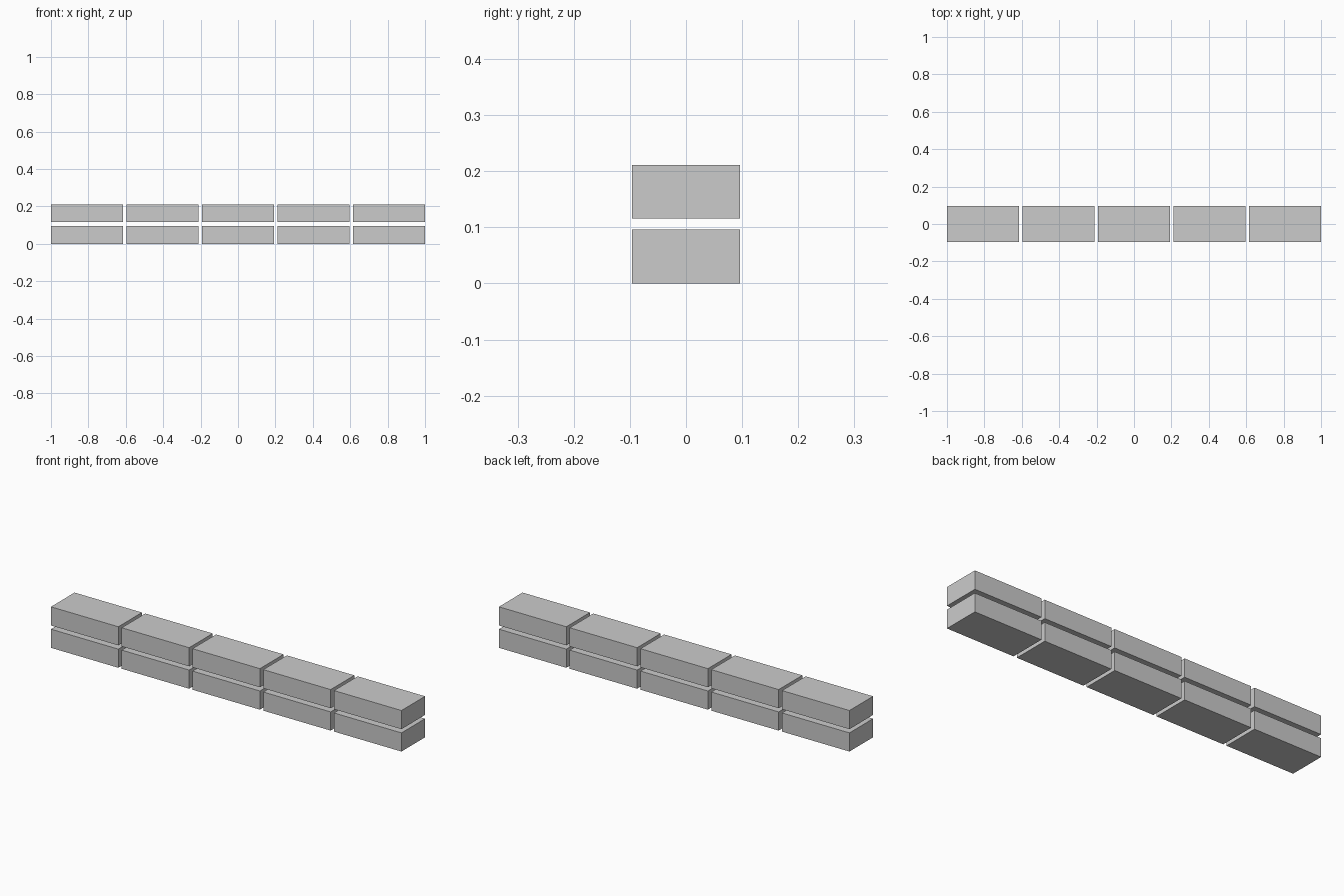
import bpy

if "Cube" in bpy.data.objects:
    bpy.data.objects.remove(bpy.data.objects["Cube"])

# Brick proportions: 20 x 10 x 5 joints, five bricks and four joints span 2 units
GAP = 2 / 104
LENGTH, WIDTH, HEIGHT = 20 * GAP, 10 * GAP, 5 * GAP
COLUMNS, ROWS = 5, 2


def add_brick(name, x, z):
    bpy.ops.mesh.primitive_cube_add(size=1, location=(x, 0, z))
    brick = bpy.context.object
    brick.name = name
    brick.scale = (LENGTH, WIDTH, HEIGHT)
    bpy.ops.object.transform_apply(location=False, rotation=False, scale=True)


# Two stacked courses of bricks with open joints
for row in range(ROWS):
    for col in range(COLUMNS):
        x = (col - (COLUMNS - 1) / 2) * (LENGTH + GAP)
        z = HEIGHT / 2 + row * (HEIGHT + GAP)
        add_brick(f"brick_row{row + 1}_{col + 1}", x, z)
